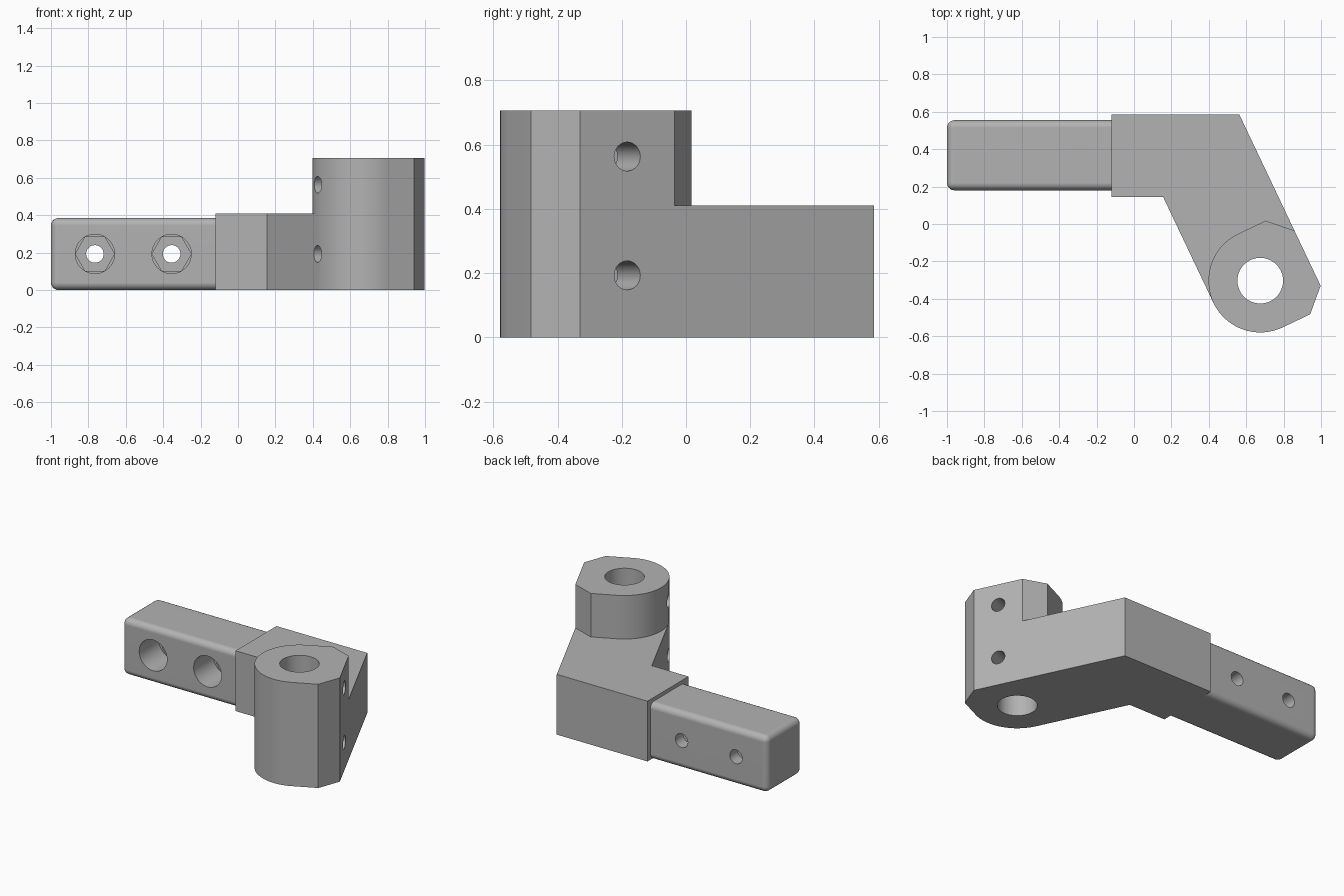
import bpy, bmesh
from math import sin, cos, pi, radians
from mathutils import Matrix, Vector

cube = bpy.data.objects.get("Cube")
if cube:
    bpy.data.objects.remove(cube, do_unlink=True)

grey = bpy.data.materials.new("plain grey")
grey.use_nodes = True
colour = (0.45, 0.45, 0.45, 1)
grey.diffuse_color = colour
grey.node_tree.nodes["Principled BSDF"].inputs["Base Color"].default_value = colour


def make_object(name, bm):
    bmesh.ops.recalc_face_normals(bm, faces=bm.faces)
    mesh = bpy.data.meshes.new(name)
    bm.to_mesh(mesh)
    bm.free()
    mesh.materials.append(grey)
    obj = bpy.data.objects.new(name, mesh)
    bpy.context.collection.objects.link(obj)
    return obj


def select(obj):
    bpy.ops.object.select_all(action='DESELECT')
    obj.select_set(True)
    bpy.context.view_layer.objects.active = obj


def drill(obj, centre, direction, radius, length, sides=48):
    """Cut a round or hexagonal hole centred on a point."""
    bm = bmesh.new()
    turn = Vector(direction).to_track_quat('Z', 'Y').to_matrix().to_4x4()
    bmesh.ops.create_cone(bm, cap_ends=True, segments=sides, radius1=radius, radius2=radius,
                          depth=length, matrix=Matrix.Translation(centre) @ turn)
    if sides == 6:
        # put two corners of the hexagon on the x axis
        side = max((v.co.x for v in bm.verts)) - centre[0]
        if side < radius * 0.99:
            bmesh.ops.rotate(bm, verts=bm.verts, cent=centre,
                             matrix=Matrix.Rotation(radians(30), 3, 'Y'))
    cutter = make_object("hole_cutter", bm)
    cutter.hide_render = True
    mod = obj.modifiers.new("hole", 'BOOLEAN')
    mod.operation = 'DIFFERENCE'
    mod.solver = 'EXACT'
    mod.object = cutter
    select(obj)
    bpy.ops.object.modifier_apply(modifier=mod.name)
    bpy.data.objects.remove(cutter, do_unlink=True)


def finish(obj):
    select(obj)
    bpy.ops.object.shade_smooth_by_angle(angle=radians(30))
    mod = obj.modifiers.new("even shading", 'WEIGHTED_NORMAL')
    mod.keep_sharp = True


# Collar frame: "across" points out of the flat, "along" runs up the arm
tilt = radians(25.4)
across = Vector((cos(tilt), sin(tilt)))
along = Vector((-sin(tilt), cos(tilt)))
hub = Vector((0.675, -0.303))
R, FLAT = 0.277, 0.28
ARM_TOP, COLLAR_TOP = 0.41, 0.706


def local(a, b):
    return hub + across * a + along * b


def on_arm_side(offset, y):
    """Point at height y on the arm edge lying at this offset from the hub."""
    return Vector(((across.dot(hub) + offset - across.y * y) / across.x, y))


# Collar outline: chamfered flat on one side, half circle on the other
STEPS = 32
arc = [pi / 2 + pi * i / STEPS for i in range(STEPS + 1)]
collar = [local(FLAT, 0.163), local(0.164, R)]
collar += [local(R * cos(a), R * sin(a)) for a in arc]
collar += [local(0.164, -R), local(FLAT, -0.163)]
tangent = 2 + STEPS // 2

# Angled arm with its square socket end
block = [on_arm_side(FLAT, 0.585), Vector((-0.12, 0.585)),
         Vector((-0.12, 0.145)), on_arm_side(-R, 0.145)]
outline = collar[tangent:] + collar[:1] + block
arm_top = block + collar[tangent::-1]

bm = bmesh.new()


def cap(loop, z):
    bm.faces.new([bm.verts.new((p.x, p.y, z)) for p in loop])


def walls(loop, z0, z1):
    for p, q in zip(loop, loop[1:] + loop[:1]):
        bm.faces.new([bm.verts.new((v.x, v.y, z))
                      for v, z in ((p, z0), (q, z0), (q, z1), (p, z1))])


cap(outline, 0)
walls(outline, 0, ARM_TOP)
cap(arm_top, ARM_TOP)
walls(collar, ARM_TOP, COLLAR_TOP)
cap(collar, COLLAR_TOP)
bmesh.ops.remove_doubles(bm, verts=bm.verts, dist=0.0005)
arm = make_object("angled_arm_with_collar", bm)

# Vertical bore and two cross holes through the collar
drill(arm, (hub.x, hub.y, 0.35), (0, 0, 1), 0.122, 1.0, 64)
for z in (0.193, 0.563):
    drill(arm, (hub.x, hub.y, z), (across.x, across.y, 0), 0.045, 0.8, 32)
finish(arm)

# Rounded square tongue
bm = bmesh.new()
bmesh.ops.create_cube(bm, size=1)
low, high = Vector((-1, 0.18, 0)), Vector((-0.08, 0.555, 0.385))
for v in bm.verts:
    v.co = [(l + h) / 2 + c * (h - l) for l, h, c in zip(low, high, v.co)]
bmesh.ops.bevel(bm, geom=bm.edges[:], offset=0.04, segments=5, profile=0.5, affect='EDGES')
tongue = make_object("tongue", bm)

# Bolt holes: round recess, hexagonal nut pocket, then a through hole
for x in (-0.765, -0.355):
    drill(tongue, (x, 0.18, 0.193), (0, 1, 0), 0.105, 0.42)
    drill(tongue, (x, 0.34, 0.193), (0, 1, 0), 0.1045, 0.26, 6)
    drill(tongue, (x, 0.4, 0.193), (0, 1, 0), 0.047, 0.8, 32)
finish(tongue)
